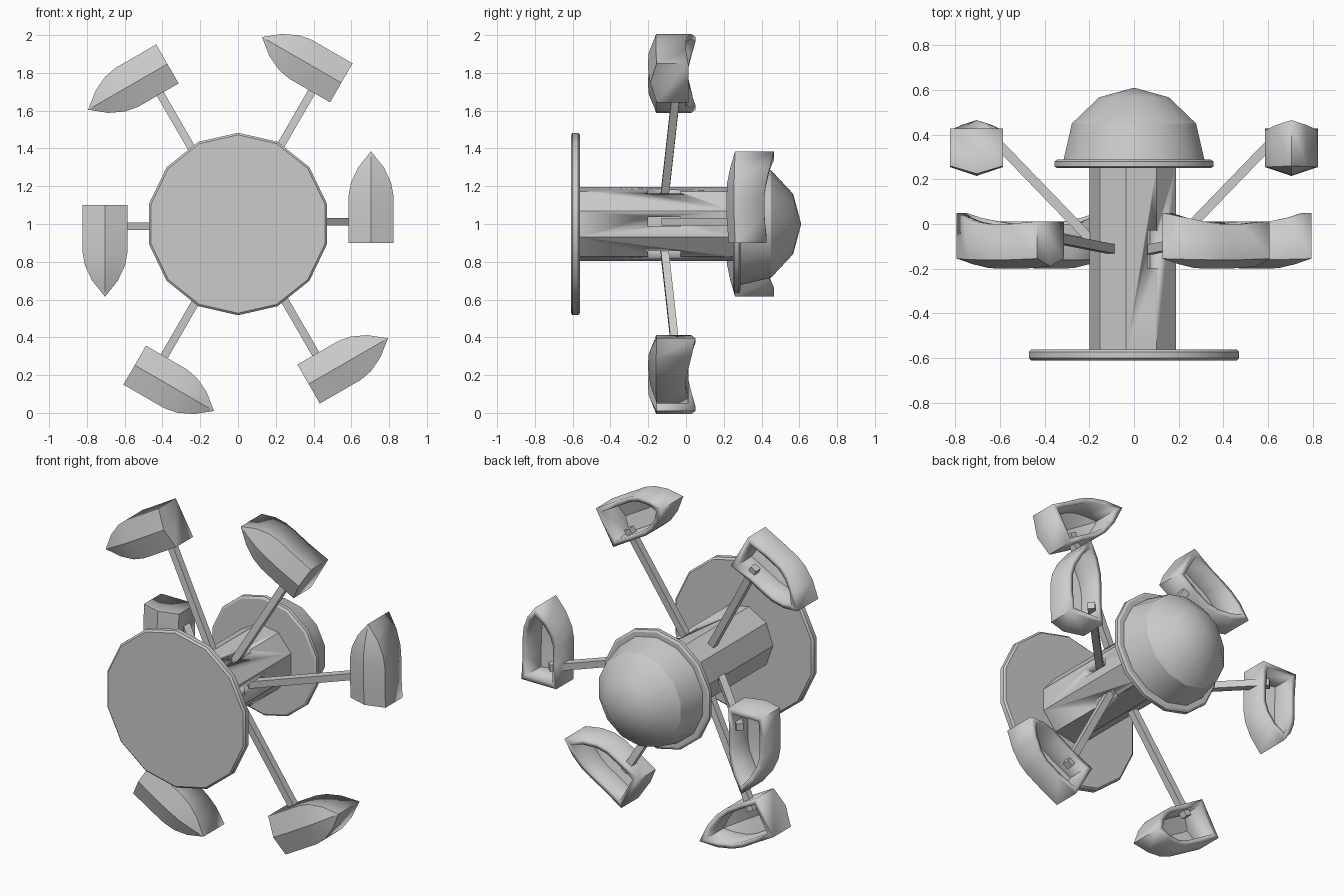
import bpy, bmesh
from math import sin, cos, pi, radians
from mathutils import Matrix, Vector

cube = bpy.data.objects.get("Cube")
if cube:
    bpy.data.objects.remove(cube, do_unlink=True)

grey = bpy.data.materials.new("plain grey")
grey.use_nodes = True
colour = (0.6, 0.6, 0.6, 1)
grey.diffuse_color = colour
grey.node_tree.nodes["Principled BSDF"].inputs["Base Color"].default_value = colour
AXIS_Z = 1.0


def finish(name, bm, matrix=Matrix(), angle=30):
    bm.transform(matrix)
    bmesh.ops.recalc_face_normals(bm, faces=bm.faces)
    mesh = bpy.data.meshes.new(name)
    bm.to_mesh(mesh)
    bm.free()
    mesh.materials.append(grey)
    ob = bpy.data.objects.new(name, mesh)
    bpy.context.collection.objects.link(ob)
    bpy.ops.object.select_all(action='DESELECT')
    ob.select_set(True)
    bpy.context.view_layer.objects.active = ob
    bpy.ops.object.shade_smooth_by_angle(angle=radians(angle))
    return ob


def lathe(name, profile, sides, start=pi / 2):
    """Turn (radius, y) points around the wheel axis; radius 0 makes a tip."""
    bm = bmesh.new()
    rings = []
    for r, y in profile:
        count = sides if r else 1
        rings.append([bm.verts.new((r * cos(start + 2 * pi * i / sides), y,
                                    AXIS_Z + r * sin(start + 2 * pi * i / sides)))
                      for i in range(count)])
    for a, b in zip(rings, rings[1:]):
        for i in range(sides):
            j = (i + 1) % sides
            quad = [a[i], a[j], b[j], b[i]] if len(b) > 1 else [a[i], a[j], b[0]]
            bm.faces.new(quad)
    bm.faces.new(rings[0])
    if len(rings[-1]) > 1:
        bm.faces.new(rings[-1])
    return finish(name, bm)


def spoke_frame(a):
    """Local x = outward, y = along the wheel axis, z = direction of travel."""
    return Matrix.Translation((0, 0, AXIS_Z)) @ Matrix.Rotation(-a, 4, 'Y')


def box(name, centre, size, matrix):
    bm = bmesh.new()
    bmesh.ops.create_cube(bm, size=1)
    local = Matrix.Translation(centre) @ Matrix.Diagonal((*size, 1))
    return finish(name, bm, matrix @ local)


def bake(ob):
    """Replace the mesh with its modified result."""
    graph = bpy.context.evaluated_depsgraph_get()
    mesh = bpy.data.meshes.new_from_object(ob.evaluated_get(graph))
    ob.modifiers.clear()
    ob.data = mesh


# Base plate, rim and dome
lathe("base_plate", [(0.472, -0.61), (0.483, -0.6), (0.483, -0.572), (0.472, -0.562)], 14)
lathe("dome_rim", [(0.352, 0.25), (0.365, 0.258), (0.365, 0.28), (0.352, 0.288)], 14)
lathe("dome", [(0.325, 0.28), (0.285, 0.45), (0.16, 0.567), (0, 0.61)], 14)

# Column with a slot for each arm
column = lathe("column", [(0.2, -0.565), (0.2, 0.255)], 9, pi)
for k in range(6):
    slot = box("slot_cutter", (0.18, -0.115, 0.012), (0.12, 0.17, 0.052),
               spoke_frame(k * pi / 3))
    cut = column.modifiers.new("slot", 'BOOLEAN')
    cut.object, cut.operation, cut.solver = slot, 'DIFFERENCE', 'EXACT'
bake(column)
for ob in [o for o in bpy.data.objects if o.name.startswith("slot_cutter")]:
    bpy.data.objects.remove(ob, do_unlink=True)

# Hull stations: travel, half width, keel, chine, top edge
STATIONS = [(-0.1, 0.119, 0.01, 0.045, 0.212),
            (0.04, 0.119, 0, 0.04, 0.2),
            (0.15, 0.119, 0, 0.04, 0.2),
            (0.22, 0.106, 0.003, 0.04, 0.21),
            (0.3, 0.068, 0.02, 0.042, 0.228),
            (0.385, 0, 0.045, 0.045, 0.25)]


def car(name, matrix):
    """Open pointed hull given an inner wall."""
    bm = bmesh.new()
    rows = []
    for t, w, keel, chine, top in STATIONS:
        section = [(-w, top), (-w, chine), (0, keel), (w, chine), (w, top)]
        rows.append([bm.verts.new((x, y, t)) for x, y in section])
    for a, b in zip(rows, rows[1:]):
        for i in range(4):
            bm.faces.new((a[i], a[i + 1], b[i + 1], b[i]))
    bm.faces.new(rows[0])
    bmesh.ops.remove_doubles(bm, verts=bm.verts, dist=0.0005)
    bmesh.ops.recalc_face_normals(bm, faces=bm.faces)
    # Open shells can flip: the stern must face backwards
    ob = finish(name, bm, matrix)
    stern = max(ob.data.polygons, key=lambda p: len(p.vertices))
    if stern.normal.dot(matrix.to_3x3() @ Vector((0, 0, -1))) < 0:
        ob.data.flip_normals()
    wall = ob.modifiers.new("wall", 'SOLIDIFY')
    wall.thickness, wall.offset, wall.use_even_offset = 0.03, -1, True
    bake(ob)


# Six arms and cars; the two level ones swing towards the dome
REACH = 0.72
for k in range(6):
    frame = spoke_frame(k * pi / 3)
    swing = radians(46 if k % 3 == 0 else 5.5)
    pivot = frame @ Matrix.Translation((0.15, -0.115, 0.012)) @ Matrix.Rotation(swing, 4, 'Z')
    box(f"arm_{k + 1}", (REACH / 2, 0, 0), (REACH, 0.042, 0.042), pivot)
    out = 0.15 + REACH * cos(swing) + 0.054
    keel_y = 0.215 if k % 3 == 0 else -0.2
    car(f"car_{k + 1}", frame @ Matrix.Translation((out, keel_y, 0)))
